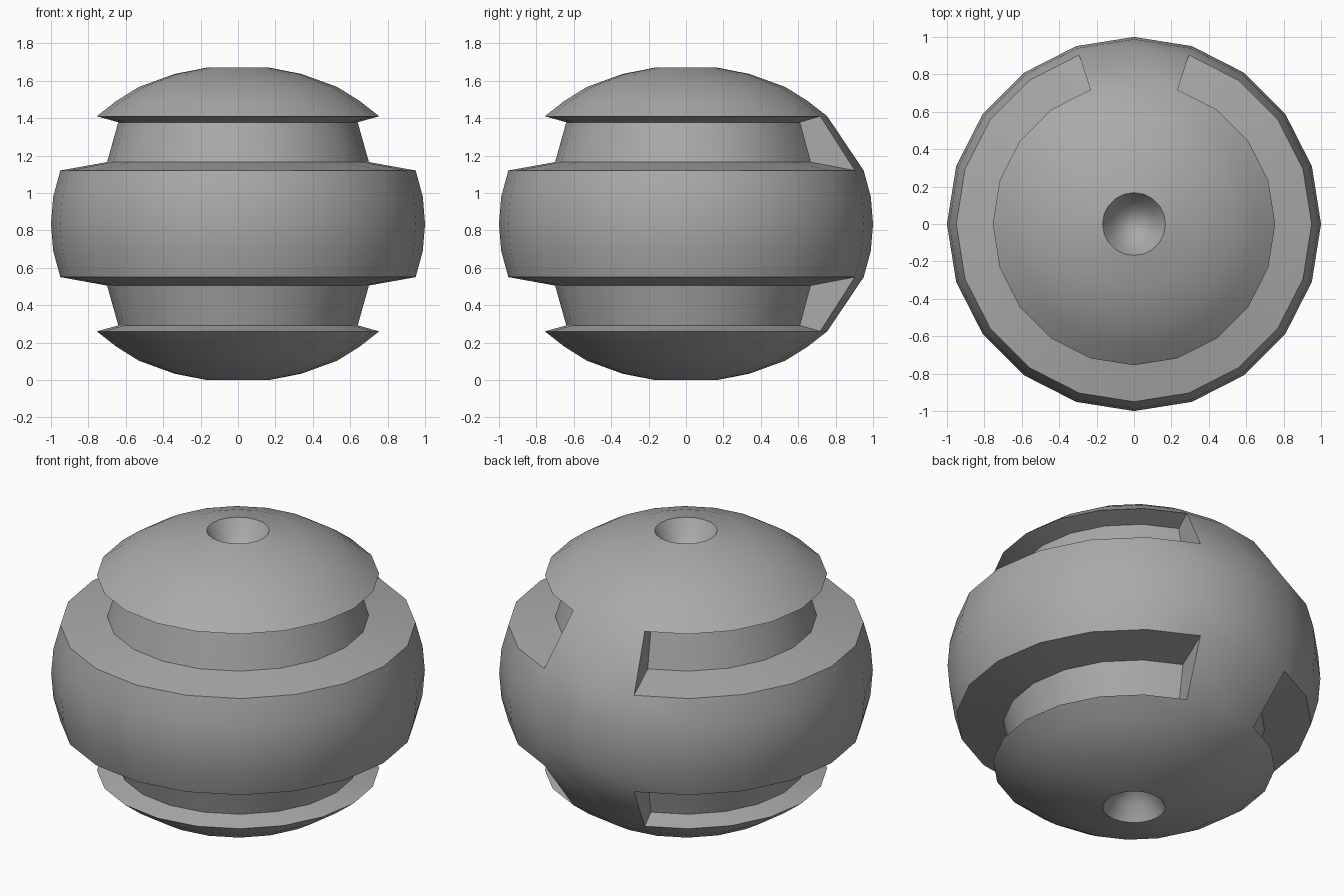
import bpy, bmesh
from math import cos, sin, pi, radians

cube = bpy.data.objects.get("Cube")
if cube:
    bpy.data.objects.remove(cube)

SEGMENTS = 20
MID = 0.835            # height of the equator
BRIDGE = (5, 6)        # rear segments where the grooves stop

grey = bpy.data.materials.new("mid_grey")
grey.use_nodes = True
colour = (0.4, 0.4, 0.4, 1)
grey.diffuse_color = colour
grey.node_tree.nodes["Principled BSDF"].inputs["Base Color"].default_value = colour

# Upper half profile as (radius, height): dimple, cap, groove, belly
dimple = [(0, 1.52), (0.065, 1.54), (0.12, 1.59)]
cap = [(0.168, 1.67), (0.34, 1.636), (0.53, 1.567), (0.65, 1.492), (0.755, 1.41)]
groove = [(0.64, 1.378), (0.70, 1.165)]
belly = [(0.95, 1.12), (0.988, 0.98), (1.0, MID)]


def full(half):
    """Mirror the upper half profile below the equator."""
    return half + [(r, 2 * MID - z) for r, z in reversed(half[:-1])]


def point(r, z, i):
    a = 2 * pi * i / SEGMENTS
    return (r * cos(a), r * sin(a), z)


bm = bmesh.new()


def add_face(corners):
    bm.faces.new([bm.verts.new(c) for c in dict.fromkeys(corners)])


# Turned body, with the grooves bridged at the back
for i in range(SEGMENTS):
    channel = [] if i + 1 in BRIDGE or i in (5,) else groove
    profile = full(dimple + cap + channel + belly)
    for (r0, z0), (r1, z1) in zip(profile, profile[1:]):
        add_face([point(r0, z0, i), point(r1, z1, i),
                  point(r1, z1, i + 1), point(r0, z0, i + 1)])

# Groove end walls
for i in (4, 6):
    outline = [cap[-1]] + groove + [belly[0]]
    for mirrored in (False, True):
        add_face([point(r, 2 * MID - z if mirrored else z, i) for r, z in outline])

bmesh.ops.remove_doubles(bm, verts=bm.verts, dist=0.0005)
bmesh.ops.recalc_face_normals(bm, faces=bm.faces)
mesh = bpy.data.meshes.new("grooved_ball")
bm.to_mesh(mesh)
bm.free()
mesh.materials.append(grey)

ball = bpy.data.objects.new("grooved_ball", mesh)
bpy.context.collection.objects.link(ball)
bpy.context.view_layer.objects.active = ball
ball.select_set(True)
bpy.ops.object.shade_smooth_by_angle(angle=radians(30))
